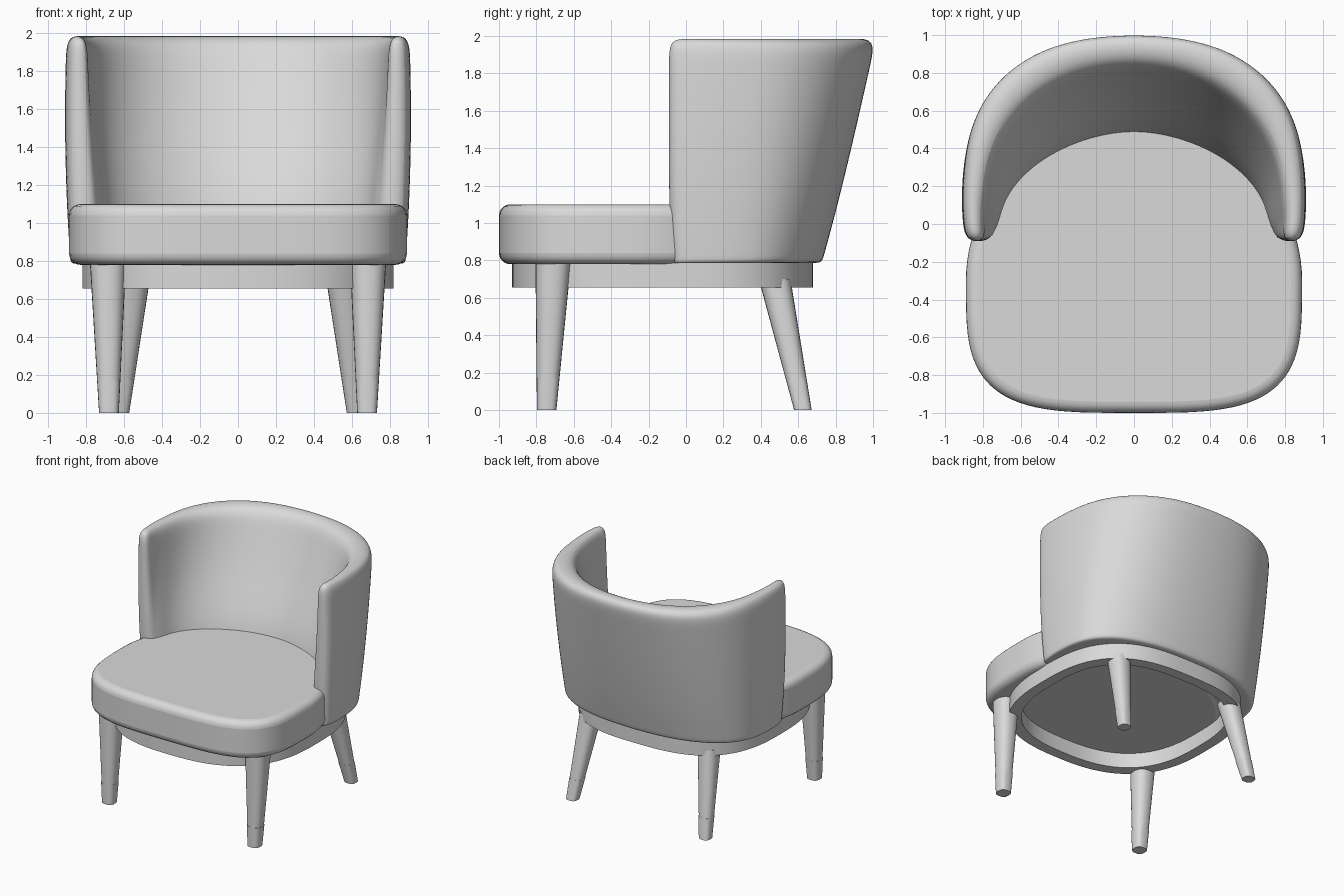
import bpy, bmesh
from math import sin, cos, pi, radians
from mathutils import Vector

if "Cube" in bpy.data.objects:
    bpy.data.objects.remove(bpy.data.objects["Cube"])

grey = bpy.data.materials.new("warm grey")
grey.use_nodes = True
grey.diffuse_color = (0.7, 0.7, 0.7, 1)
grey.node_tree.nodes["Principled BSDF"].inputs["Base Color"].default_value = (0.7, 0.7, 0.7, 1)


def spow(v, p):
    return abs(v) ** p * (1 if v >= 0 else -1)


def finish(name, bm):
    bmesh.ops.recalc_face_normals(bm, faces=bm.faces)
    mesh = bpy.data.meshes.new(name)
    bm.to_mesh(mesh)
    bm.free()
    obj = bpy.data.objects.new(name, mesh)
    bpy.context.collection.objects.link(obj)
    mesh.materials.append(grey)
    return obj


def smooth(obj, angle=35):
    bpy.ops.object.select_all(action="DESELECT")
    obj.select_set(True)
    bpy.context.view_layer.objects.active = obj
    bpy.ops.object.shade_smooth_by_angle(angle=radians(angle))


def outline(half_x, front, middle, back, n_front, n_back, count=96):
    """Closed rounded plan shape, with its own roundness front and back."""
    pts = []
    for i in range(count):
        a = 2 * pi * i / count
        n, reach = (n_back, back - middle) if sin(a) >= 0 else (n_front, middle - front)
        pts.append((half_x * spow(cos(a), 2 / n), middle + reach * spow(sin(a), 2 / n)))
    return pts


def loft(bm, rings, closed=False):
    """Bridge equal rings of vertices; closed joins the last ring to the first."""
    count = len(rings[0])
    pairs = list(zip(rings, rings[1:]))
    if closed:
        pairs.append((rings[-1], rings[0]))
    for low, high in pairs:
        for i in range(count):
            j = (i + 1) % count
            bm.faces.new((low[i], low[j], high[j], high[i]))


def ring(bm, pts, z):
    return [bm.verts.new((x, y, z)) for x, y in pts]


# Seat cushion: rounded slab with soft edges
bm = bmesh.new()
plan = outline(0.89, -1.0, -0.3, 0.55, 3.6, 2.0)
rings = [ring(bm, plan, z) for z in (0.78, 1.1)]
loft(bm, rings)
bm.faces.new(rings[0])
bm.faces.new(rings[1])
seat = finish("seat_cushion", bm)
bevel = seat.modifiers.new("soft edges", "BEVEL")
bevel.width = 0.06
bevel.segments = 5
bevel.limit_method = "ANGLE"
bevel.angle_limit = radians(60)
smooth(seat)

# Frame under the seat: an open band
bm = bmesh.new()
outer = outline(0.82, -0.93, -0.12, 0.68, 2.6, 2.8)
inner = outline(0.73, -0.84, -0.12, 0.59, 2.6, 2.8)
loft(bm, [ring(bm, outer, 0.655), ring(bm, outer, 0.8),
          ring(bm, inner, 0.8), ring(bm, inner, 0.655)], closed=True)
smooth(finish("seat_frame", bm))


# Wraparound back: columns around the plan, each a closed section, then subdivided
def wall(half_x, middle, back, n, arms):
    """Plan path from one arm end around the back to the other."""
    arc = [(half_x * spow(cos(pi * i / 12), 2 / n),
            middle + (back - middle) * spow(sin(pi * i / 12), 2 / n)) for i in range(13)]
    return arms + arc + [(-x, y) for x, y in reversed(arms)]


heights = (0.785, 0.795, 1.1, 1.5, 1.85, 1.99)
outside, inside = [], []
bm = bmesh.new()
for z in heights:
    t = (z - 0.785) / 1.205
    wide = 0.885 + 0.1 * t - 0.08 * t * t
    end = -0.07 - 0.025 * min(1, t * 5)
    outside.append(ring(bm, wall(wide, 0.2, 0.73 + 0.295 * t ** 0.9, 2.4,
                                 [(wide - 0.02, end), (wide - 0.004, 0.03)]), z))
    s = max(0, (z - 1.1) / 0.89)
    narrow = 0.71 + 0.085 * s ** 0.7
    middle = 0.1 * s ** 0.7
    inside.append(ring(bm, wall(narrow, middle, 0.465 + 0.4 * s ** 0.85, 1.8 + 0.35 * s,
                                [(0.765 + 0.025 * s, end),
                                 (narrow + 0.025 - 0.02 * s, (end + middle) / 2)]), z))
section = outside + inside[::-1]
size = len(section)
for r in range(size):
    a, b = section[r], section[(r + 1) % size]
    for i in range(len(a) - 1):
        bm.faces.new((a[i], a[i + 1], b[i + 1], b[i]))
for k in range(len(heights) - 1):
    for i in (0, -1):
        bm.faces.new((outside[k][i], outside[k + 1][i], inside[k + 1][i], inside[k][i]))
back = finish("wraparound_back", bm)
sub = back.modifiers.new("smooth", "SUBSURF")
sub.levels = sub.render_levels = 3
smooth(back, 80)


# Legs: tapered and splayed, each with a squarer foot cap
def tapered(name, low, high, r_low, r_high, power):
    bm = bmesh.new()
    rings = []
    for centre, r in ((low, r_low), (high, r_high)):
        pts = [(centre.x + r * spow(cos(2 * pi * i / 24), power),
                centre.y + r * spow(sin(2 * pi * i / 24), power)) for i in range(24)]
        rings.append(ring(bm, pts, centre.z))
    loft(bm, rings)
    bm.faces.new(rings[0])
    bm.faces.new(rings[1])
    smooth(finish(name, bm))


legs = {"front": (Vector((0.68, -0.745, 0)), Vector((0.685, -0.71, 0.79)), 0.052, 0.095),
        "back": (Vector((0.62, 0.625, 0)), Vector((0.55, 0.474, 0.7)), 0.047, 0.085)}
for place, (foot, top, r_foot, r_top) in legs.items():
    for side, sign in (("left", 1), ("right", -1)):
        mirror = Vector((sign, 1, 1))
        f, h = foot * mirror, top * mirror
        share = 0.17 / top.z
        cut = f.lerp(h, share)
        r_cut = r_foot + (r_top - r_foot) * share
        tapered(f"{place}_{side}_foot_cap", f, cut, r_foot, r_cut, 0.7)
        tapered(f"{place}_{side}_leg", cut, h, r_cut, r_top, 0.85)
